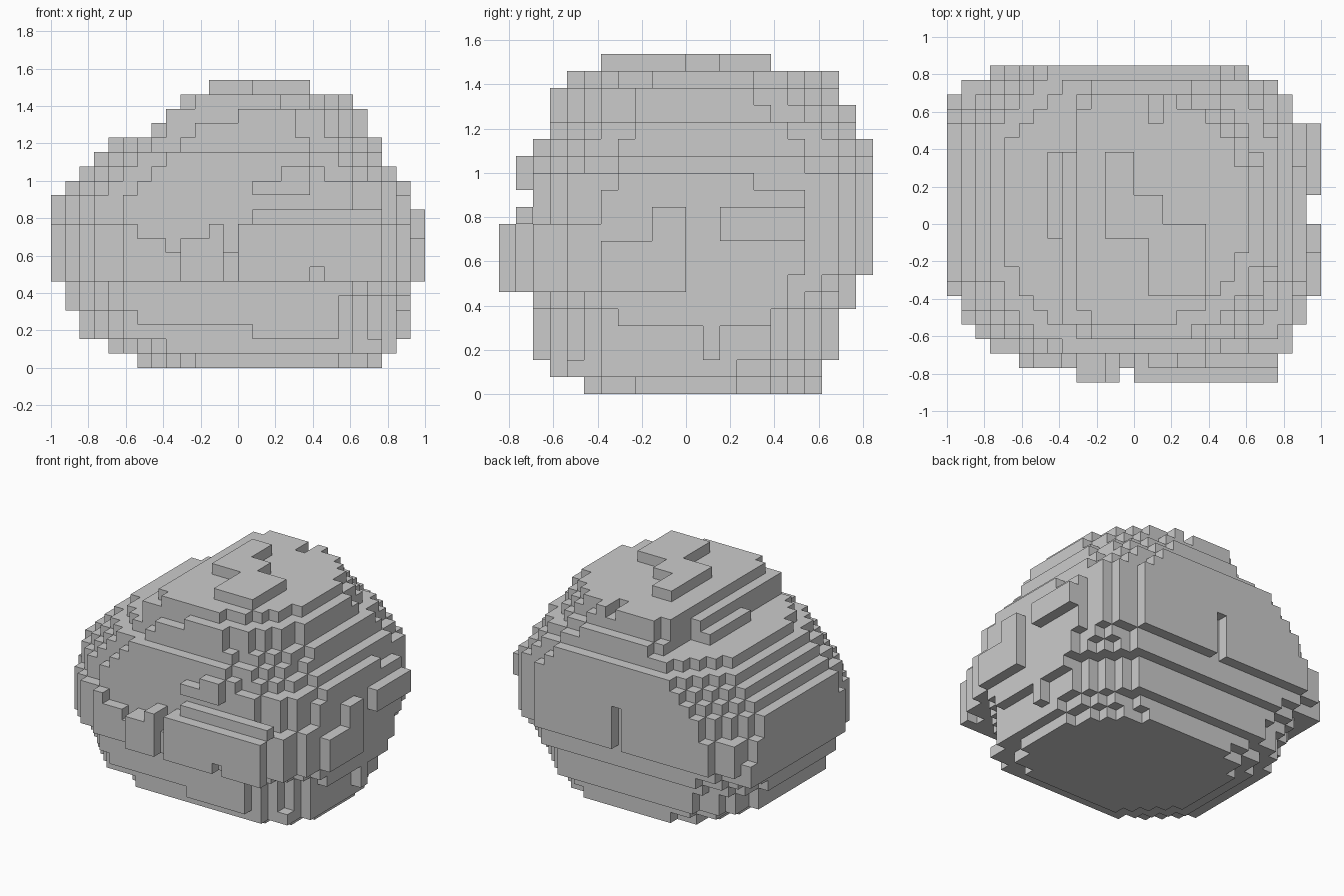
import bpy
import bmesh

old = bpy.data.objects.get("Cube")
if old:
    bpy.data.objects.remove(old)

V = 1 / 13              # edge length of one block
NX, NY = 26, 22         # blocks across and deep

# Body layers: bottom, top, left, right, front, back, in blocks
LAYERS = [
    (0, 1, 6, 23, 5, 19), (1, 2, 4, 24, 3, 19), (2, 4, 2, 24, 2, 20),
    (4, 5, 1, 24, 2, 20), (5, 6, 1, 25, 2, 21), (6, 7, 0, 25, 1, 21),
    (7, 10, 0, 25, 1, 22), (10, 12, 0, 25, 2, 22), (12, 13, 1, 25, 2, 22),
    (13, 14, 2, 24, 2, 22), (14, 15, 3, 23, 2, 22), (15, 16, 4, 23, 3, 21),
    (16, 17, 9, 22, 3, 21), (17, 18, 9, 22, 3, 20), (18, 19, 9, 21, 4, 20),
]
# Corner radii up to a height: front left, front right, back left, back right
RADII = [
    (2, 7, 5, 5, 8), (6, 7, 7, 6, 7), (10, 8, 5, 5, 6),
    (13, 8, 6, 7, 6), (16, 8, 8, 7, 6), (20, 2, 8, 2, 8),
]


def box(x0, x1, y0, y1, z0, z1):
    return {(x, y, z) for x in range(x0, x1)
            for y in range(y0, y1) for z in range(z0, z1)}


def inside(a, b, radius):
    """True if a block a and b steps from two sides lies within their round corner."""
    da, db = max(0, radius - a - 0.5), max(0, radius - b - 0.5)
    return da * da + db * db <= radius * radius


def layer(z0, z1, x0, x1, y0, y1):
    """Slab with its four upright corners rounded."""
    fl, fr, bl, br = next(b[1:] for b in RADII if z0 < b[0])
    kept = set()
    for x, y, z in box(x0, x1, y0, y1, z0, z1):
        l, r, f, b = x - x0, x1 - 1 - x, y - y0, y1 - 1 - y
        if (inside(l, f, fl) and inside(r, f, fr)
                and inside(l, b, bl) and inside(r, b, br)):
            kept.add((x, y, z))
    return kept


rock = set()
for row in LAYERS:
    rock |= layer(*row)

# Steps on the left shoulder and a foot at the back left
rock |= box(7, 8, 10, 16, 16, 17) | box(8, 9, 4, 16, 16, 18) | box(0, 2, 18, 20, 6, 8)

# Chips in the front, right side, top and back
rock -= box(6, 11, 1, 2, 9, 10) | box(8, 9, 1, 2, 8, 9) | box(12, 13, 1, 2, 8, 10)
rock -= box(5, 14, 2, 3, 2, 3) | box(9, 10, 3, 4, 16, 17) | box(9, 13, 3, 4, 17, 18)
rock -= box(24, 25, 0, 7, 12, 13) | box(24, 25, 15, 22, 12, 13)
rock -= box(14, 15, 18, 20, 18, 19)
rock -= box(12, 13, 21, 22, 6, 11)

# Summit
rock |= box(11, 13, 10, 16, 19, 20) | box(13, 15, 10, 13, 19, 20) | box(14, 18, 6, 11, 19, 20)
# Front plates and ledges
rock |= box(13, 23, 0, 1, 6, 10) - box(18, 19, 0, 1, 6, 7)
rock |= box(9, 11, 0, 1, 6, 9) | box(11, 12, 0, 1, 6, 10)
rock |= box(14, 23, 1, 2, 10, 11) | box(14, 18, 1, 2, 12, 13) | box(16, 18, 1, 2, 13, 14)
# Right side plates
rock |= box(25, 26, 6, 11, 6, 9) | box(25, 26, 9, 11, 9, 11) | box(25, 26, 13, 18, 9, 11)
rock |= box(24, 25, 12, 13, 2, 4) | box(24, 25, 7, 16, 4, 5)

# Outer skin of the blocks
bm = bmesh.new()
verts = {}


def corner(p):
    if p not in verts:
        verts[p] = bm.verts.new(((p[0] - NX / 2) * V, (p[1] - NY / 2) * V, p[2] * V))
    return verts[p]


for cell in sorted(rock):
    for axis in range(3):
        u, w = (axis + 1) % 3, (axis + 2) % 3
        for side in (0, 1):
            beside = list(cell)
            beside[axis] += 2 * side - 1
            if tuple(beside) in rock:
                continue
            loop = []
            for du, dw in ((0, 0), (1, 0), (1, 1), (0, 1)):
                p = list(cell)
                p[axis] += side
                p[u] += du
                p[w] += dw
                loop.append(corner(tuple(p)))
            bm.faces.new(loop if side else loop[::-1])

mesh = bpy.data.meshes.new("rock")
bm.to_mesh(mesh)
bm.free()

# Stone colour
stone = bpy.data.materials.new("stone grey")
stone.use_nodes = True
grey = (0.6, 0.6, 0.6, 1)
stone.diffuse_color = grey
stone.node_tree.nodes["Principled BSDF"].inputs["Base Color"].default_value = grey
mesh.materials.append(stone)
bpy.context.scene.collection.objects.link(bpy.data.objects.new("rock", mesh))
